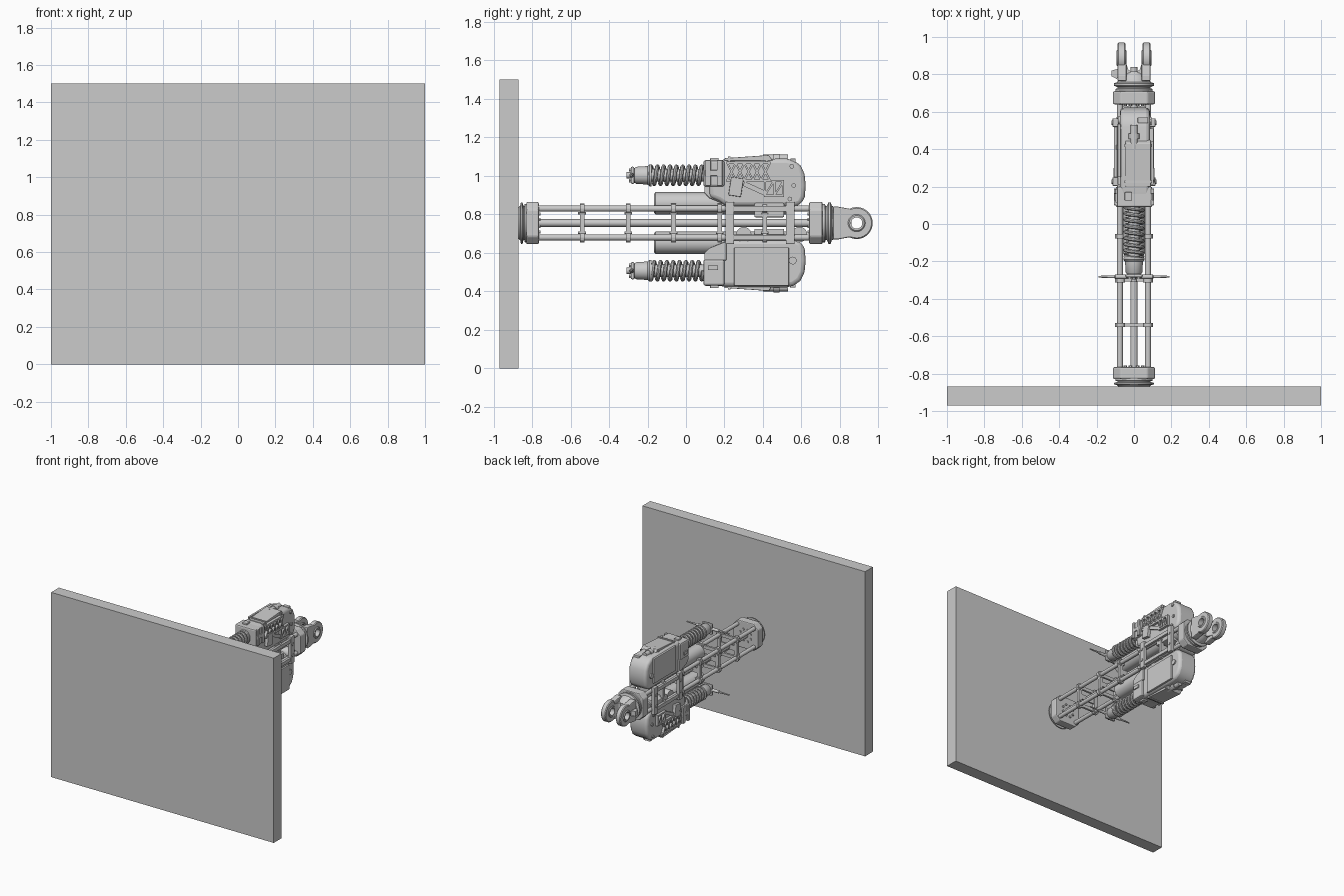
import bpy, bmesh, math
from mathutils import Matrix, Vector

if "Cube" in bpy.data.objects:
    bpy.data.objects.remove(bpy.data.objects["Cube"], do_unlink=True)

grey = bpy.data.materials.new("plain grey")
grey.use_nodes = True
grey.diffuse_color = (0.6, 0.6, 0.6, 1)
grey.node_tree.nodes["Principled BSDF"].inputs["Base Color"].default_value = (0.6, 0.6, 0.6, 1)

MID = 0.755            # height of the strut axis
TOP = 1.003            # height of the upper spring axis
AXES = {"x": Matrix(((0, 0, 1), (1, 0, 0), (0, 1, 0))),    # (u, v, along) -> world
        "y": Matrix(((1, 0, 0), (0, 0, 1), (0, 1, 0))),
        "z": Matrix.Identity(3)}


def finish(name, bm, bevel=0.0, segments=2):
    bmesh.ops.recalc_face_normals(bm, faces=bm.faces)
    mesh = bpy.data.meshes.new(name)
    bm.to_mesh(mesh)
    bm.free()
    mesh.materials.append(grey)
    ob = bpy.data.objects.new(name, mesh)
    bpy.context.collection.objects.link(ob)
    if bevel:
        mod = ob.modifiers.new("rounding", "BEVEL")
        mod.width, mod.segments, mod.limit_method = bevel, segments, "ANGLE"
    return ob


def smooth(ob):
    bpy.ops.object.select_all(action="DESELECT")
    ob.select_set(True)
    bpy.context.view_layer.objects.active = ob
    bpy.ops.object.shade_smooth_by_angle(angle=math.radians(35))
    return ob


def box(name, x, y, z, bevel=0.0):
    bm = bmesh.new()
    bmesh.ops.create_cube(bm, size=1)
    for v in bm.verts:
        v.co = [(a + b) / 2 + c * (b - a) for (a, b), c in zip((x, y, z), v.co)]
    return finish(name, bm, bevel)


def prism(name, points, axis, lo, hi, bevel=0.0, segments=2):
    """Extrude a 2D outline along an axis."""
    bm = bmesh.new()
    face = bm.faces.new([bm.verts.new(AXES[axis] @ Vector((u, v, lo))) for u, v in points])
    out = bmesh.ops.extrude_face_region(bm, geom=[face])["geom"]
    shift = AXES[axis] @ Vector((0, 0, hi - lo))
    bmesh.ops.translate(bm, vec=shift, verts=[g for g in out if isinstance(g, bmesh.types.BMVert)])
    return finish(name, bm, bevel, segments)


def lathe(name, profile, centre, axis="y", sides=32, closed=False):
    """Turn a profile of (along, radius) around an axis."""
    bm = bmesh.new()
    rings = []
    for along, r in profile:
        rings.append([bm.verts.new(AXES[axis] @ Vector((
            centre[0] + r * math.cos(math.tau * i / sides),
            centre[1] + r * math.sin(math.tau * i / sides), along))) for i in range(sides)])
    pairs = list(zip(rings, rings[1:])) + ([(rings[-1], rings[0])] if closed else [])
    for a, b in pairs:
        for i in range(sides):
            j = (i + 1) % sides
            bm.faces.new((a[i], a[j], b[j], b[i]))
    if not closed:
        bm.faces.new(rings[0])
        bm.faces.new(rings[-1])
    return smooth(finish(name, bm))


def rod(name, lo, hi, r, centre, axis="y", sides=20):
    return lathe(name, [(lo, r), (hi, r)], centre, axis, sides)


def strip(name, a, b, width, x):
    """Flat bar between two (y, z) points, with a range in x."""
    a, b = Vector(a), Vector(b)
    n = (b - a).orthogonal().normalized() * width / 2
    return prism(name, [a + n, b + n, b - n, a - n], "x", *x)


def octagon(w, h, c):
    return [(sx * p, MID + sz * q) for sx, sz, p, q in (
        (1, 1, w, h - c), (1, 1, w - c, h), (-1, 1, w - c, h), (-1, 1, w, h - c),
        (-1, -1, w, h - c), (-1, -1, w - c, h), (1, -1, w - c, h), (1, -1, w, h - c))]


# Wall slab
box("wall_slab", (-1, 1), (-0.97, -0.87), (0, 1.5))

# End blocks with stepped collars and bolts
corners = [(sx * 0.075, MID + sz * 0.075) for sx in (-1, 1) for sz in (-1, 1)]
collar = [(0, 0.1), (0.012, 0.1), (0.016, 0.088), (0.022, 0.088), (0.03, 0.108),
          (0.042, 0.108), (0.048, 0.09), (0.065, 0.08)]
for label, lo, hi, face, turn in (("front", -0.83, -0.765, -0.83, -1), ("rear", 0.64, 0.71, 0.71, 1)):
    prism(label + "_block", octagon(0.112, 0.11, 0.04), "y", lo, hi, 0.008)
    lathe(label + "_collar", [(face + turn * t * (1 if turn > 0 else 0.66), r) for t, r in collar], (0, MID))
    inner = lo if turn > 0 else hi
    for i in range(8):
        a = math.tau * (i + 0.5) / 8
        rod(label + "_bolt", inner - turn * 0.008, inner, 0.009,
            (0.05 * math.cos(a), MID + 0.05 * math.sin(a)), sides=6)

# Long rods
for c in corners:
    rod("long_rod", -0.77, 0.65, 0.016, c)
rod("centre_rod", -0.77, 0.65, 0.02, (0, MID))

# Rod spacers: clamps joined by cross bars
for y in (-0.54, -0.30, -0.065, 0.175, 0.41):
    span = (y - 0.012, y + 0.012)
    for c in corners:
        rod("rod_clamp", *span, 0.027, c, sides=16)
        rod("clamp_screw", y - 0.02, y + 0.02, 0.007, (c[0] * 1.1, MID + (c[1] - MID) * 0.68), sides=6)
    for s in (-1, 1):
        box("spacer_upright", sorted((s * 0.062, s * 0.09)), span, (MID - 0.1, MID + 0.1))
        box("spacer_bar", (-0.1, 0.1), (y - 0.008, y + 0.008), (MID + s * 0.075 - 0.013, MID + s * 0.075 + 0.013))
    box("spacer_web", (-0.08, 0.08), (y - 0.006, y + 0.006), (MID - 0.02, MID + 0.02))

# Side brackets and rails
for s in (-1, 1):
    side = sorted((s * 0.085, s * 0.115))
    for y in (0.227, 0.542):
        box("side_bracket", side, (y - 0.023, y + 0.023), (MID - 0.11, MID + 0.11), 0.005)
        for dz in (-0.045, 0.045):
            rod("bracket_bolt", *sorted((s * 0.11, s * 0.12)), 0.012, (y, MID + dz), "x", 12)
    for dz in (-0.075, 0.075):
        box("side_rail", sorted((s * 0.09, s * 0.108)), (0.22, 0.55), (MID + dz - 0.014, MID + dz + 0.014))
for y in (0.3, 0.59):
    rod("cross_disc", -0.07, 0.07, 0.04, (y, MID - 0.06), "x")

# Rear fork: tapered hub, two arms, two eyes
lathe("fork_hub", [(0.765, 0.085), (0.785, 0.08), (0.815, 0.05)], (0, MID))
rod("fork_stud", 0.8, 0.84, 0.018, (0, MID))
for s in (-1, 1):
    prism("fork_arm", [(0.765, MID - 0.085), (0.79, MID - 0.085), (0.86, MID - 0.072), (0.85, MID - 0.03),
                       (0.85, MID + 0.03), (0.86, MID + 0.072), (0.79, MID + 0.085), (0.765, MID + 0.085)],
          "x", *sorted((s * 0.04, s * 0.088)), 0.006)
    prism("fork_fillet", [(s * 0.042, 0.765), (s * 0.042, 0.86), (s * 0.03, 0.825), (s * 0.01, 0.81), (0, 0.765)],
          "z", MID - 0.05, MID + 0.05)
    for tag, a, b, r in (("fork_eye", 0.045, 0.088, 0.083), ("eye_bushing", 0.04, 0.094, 0.045)):
        a, b = s * a, s * b
        lathe(tag, [(a, 0.029), (a, r - 0.006), (a + s * 0.006, r), (b - s * 0.006, r), (b, r - 0.006), (b, 0.029)],
              (0.887, MID), "x", 40, closed=True)
prism("fork_lug", [(-0.09, 0.775), (-0.12, 0.79), (-0.12, 0.82), (-0.085, 0.83)], "z", MID - 0.02, MID + 0.02)

# Upper actuator module; the lower one is a half-turned copy
module = []


def add(ob):
    module.append(ob)
    return ob


add(lathe("tank", [(-0.165, 0.05), (-0.158, 0.058), (0.55, 0.058)], (0, 0.857)))

# Housing with rounded back, front clamp and cover panels
outline = [(0.12, 0.89), (0.12, 1.075), (0.2, 1.085), (0.52, 1.09), (0.56, 1.08), (0.595, 1.055), (0.616, 1.01),
           (0.622, 0.95), (0.617, 0.89), (0.6, 0.855), (0.57, 0.842), (0.21, 0.842), (0.17, 0.87)]
add(smooth(prism("housing", outline, "x", -0.075, 0.085, 0.022, 3)))
add(box("front_clamp", (-0.092, 0.098), (0.09, 0.2), (0.945, 1.08), 0.01))
add(prism("clamp_skirt", [(0.095, 0.95), (0.21, 0.95), (0.21, 0.85), (0.17, 0.865), (0.12, 0.885), (0.095, 0.91)],
          "x", -0.09, 0.07, 0.006))
add(box("side_panel", (-0.088, -0.07), (0.25, 0.535), (0.882, 1.082), 0.004))
add(box("side_window", (-0.1, -0.085), (0.115, 0.165), (0.975, 1.0)))
add(rod("side_port", -0.085, -0.07, 0.02, (0.555, 0.95), "x"))
add(prism("top_wedge", [(0.2, 1.08), (0.2, 1.092), (0.43, 1.108), (0.45, 1.08)], "x", -0.045, 0.09, 0.003))
for y in (0.225, 0.42):
    add(box("wedge_band", (-0.05, 0.095), (y - 0.007, y + 0.007), (1.075, 1.1)))
add(rod("top_valve", 0.4, 0.53, 0.02, (0, 1.09)))
add(rod("valve_cap", 0.455, 0.485, 0.03, (0, 1.085)))
add(box("top_hook", (0.02, 0.075), (0.54, 0.57), (1.05, 1.09), 0.004))
add(box("top_latch", (-0.05, -0.01), (0.125, 0.17), (1.07, 1.093), 0.004))

# Open side: lattice ribs, clamp bars and plates
ribs = (0.08, 0.105)
for z in (0.975, 1.068):
    add(strip("lattice_rail", (0.21, z), (0.44, z), 0.014, ribs))
for i in range(5):
    y = 0.215 + i * 0.044
    add(strip("lattice_rib", (y, 0.978), (y + 0.044, 1.066), 0.01, ribs))
    add(strip("lattice_cross", (y + 0.044, 0.978), (y, 1.066), 0.01, ribs))
for y in (0.41, 0.46, 0.505):
    add(strip("truss_post", (y, 0.895), (y, 0.975), 0.01, ribs))
for y in (0.41, 0.46):
    add(strip("truss_diagonal", (y, 0.9), (y + 0.045, 0.97), 0.01, ribs))
for z in (0.897, 0.973):
    add(strip("truss_rail", (0.405, z), (0.51, z), 0.012, ribs))
add(prism("skew_plate", [(0.22, 0.9), (0.285, 0.89), (0.3, 0.985), (0.235, 0.995)], "x", 0.08, 0.11, 0.004))
add(strip("curved_link", (0.3, 0.96), (0.41, 0.91), 0.025, (0.08, 0.1)))
add(box("lower_pack", (-0.06, 0.085), (0.355, 0.51), (0.785, 0.86), 0.006))
for y in (0.115, 0.175):
    add(box("clamp_bar", (0.09, 0.108), (y - 0.014, y + 0.014), (0.95, 1.082), 0.003))
add(box("clamp_bridge", (0.09, 0.106), (0.1, 0.19), (1.0, 1.03), 0.003))
for y, z in ((0.55, 1.05), (0.56, 0.95), (0.54, 0.88)):
    add(rod("side_bolt", 0.08, 0.094, 0.012, (y, z), "x", 12))

# Spring over its shaft
add(rod("spring_shaft", -0.2, 0.1, 0.032, (0, TOP)))
turns, steps = 8.5, 16
curve = bpy.data.curves.new("spring", "CURVE")
curve.dimensions, curve.bevel_depth, curve.bevel_resolution = "3D", 0.0105, 2
curve.use_fill_caps = True
line = curve.splines.new("POLY")
total = int(turns * steps)
line.points.add(total)
for i, p in enumerate(line.points):
    a = math.tau * i / steps
    p.co = (0.046 * math.cos(a), -0.19 + 0.28 * i / total, TOP + 0.046 * math.sin(a), 1)
curve.materials.append(grey)
spring = bpy.data.objects.new("spring", curve)
bpy.context.collection.objects.link(spring)
bpy.ops.object.select_all(action="DESELECT")
spring.select_set(True)
bpy.context.view_layer.objects.active = spring
bpy.ops.object.convert(target="MESH")
add(smooth(bpy.context.view_layer.objects.active))

# Spring cup, end flange and cross handle
add(lathe("spring_cup", [(-0.27, 0.036), (-0.26, 0.044), (-0.2, 0.048), (-0.19, 0.057), (-0.178, 0.057)], (0, TOP)))
add(box("end_flange", (-0.045, 0.045), (-0.287, -0.268), (TOP - 0.045, TOP + 0.045), 0.008))
add(rod("end_nub", -0.31, -0.28, 0.016, (0, TOP), sides=12))
for dz in (-0.028, 0.028):
    add(rod("flange_bolt", -0.297, -0.285, 0.01, (0, TOP + dz), sides=6))
for s in (-1, 1):
    add(lathe("handle_pin", [(s * 0.03, 0.013), (s * 0.1, 0.011), (s * 0.105, 0.007), (s * 0.19, 0.005)],
              (-0.282, TOP), "x", 12))

# Half turn about the strut axis for the lower module
half_turn = Matrix.Translation((0, 0, MID)) @ Matrix.Rotation(math.pi, 4, "Y") @ Matrix.Translation((0, 0, -MID))
for ob in module:
    twin = ob.copy()
    twin.data = ob.data.copy()
    twin.data.transform(half_turn)
    twin.name, ob.name = "lower_" + ob.name, "upper_" + ob.name
    bpy.context.collection.objects.link(twin)
